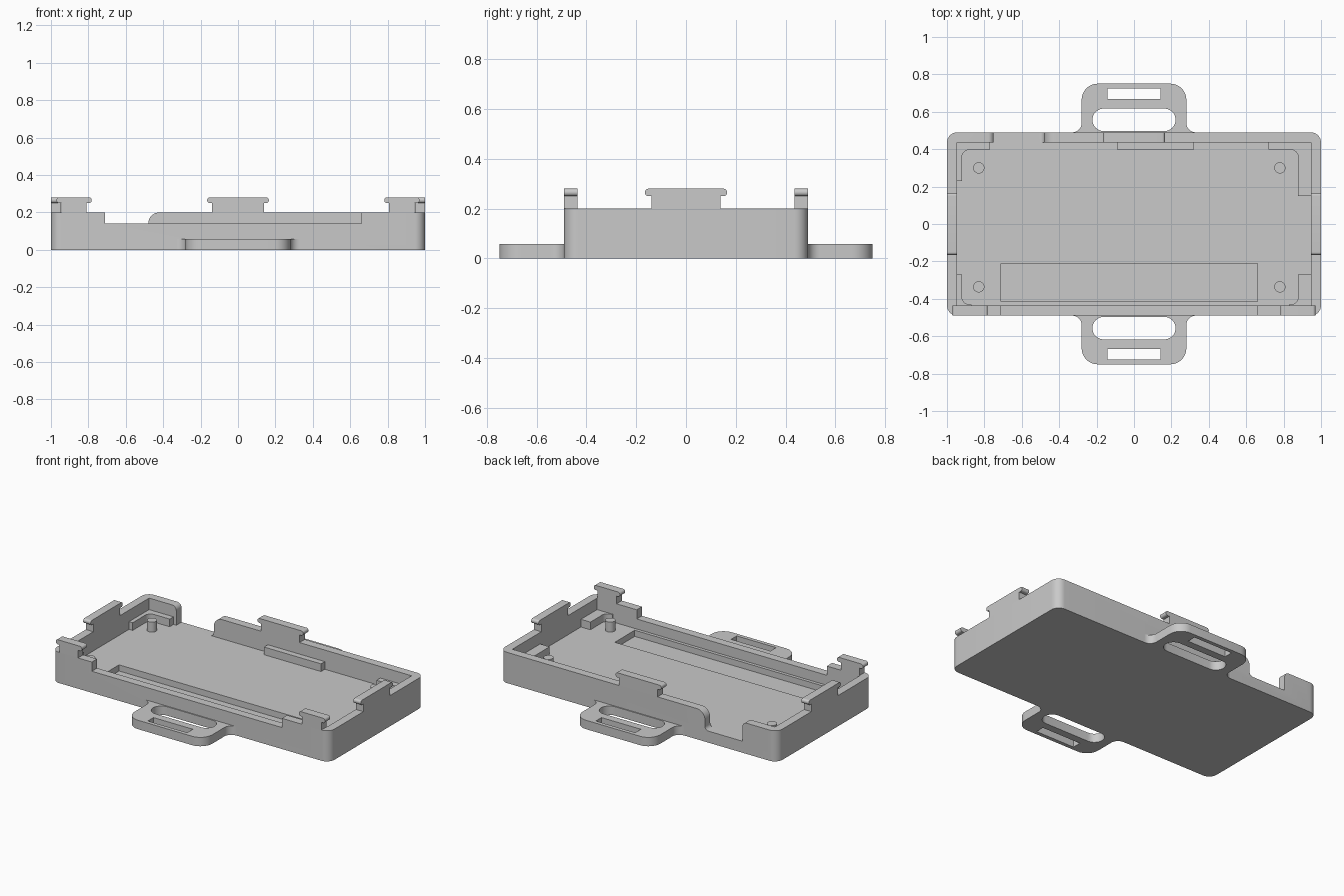
import bpy, bmesh
from math import sin, tan
from mathutils import Vector

cube = bpy.data.objects.get("Cube")
if cube:
    bpy.data.objects.remove(cube, do_unlink=True)

grey = bpy.data.materials.new("plain grey")
grey.use_nodes = True
GREY = (0.585, 0.585, 0.585, 1)
grey.diffuse_color = GREY
grey.node_tree.nodes["Principled BSDF"].inputs["Base Color"].default_value = GREY

FLOOR, RIM, WALL = 0.075, 0.2, 0.054
HX, HY = 1.0, 0.49          # outer half sizes
IX, IY = HX - WALL, HY - WALL


def fillet(corners, steps=8):
    """Outline from (u, v, radius) corners, each rounded by its radius."""
    out = []
    for i, (u, v, r) in enumerate(corners):
        p = Vector((u, v))
        if r == 0:
            out.append(p)
            continue
        a = (Vector(corners[i - 1][:2]) - p).normalized()
        b = (Vector(corners[(i + 1) % len(corners)][:2]) - p).normalized()
        half = a.angle(b) / 2
        centre = p + (a + b).normalized() * r / sin(half)
        start = p + a * (r / tan(half)) - centre
        end = p + b * (r / tan(half)) - centre
        for k in range(steps + 1):
            t = k / steps
            out.append(centre + start.normalized().slerp(end.normalized(), t).normalized() * r)
    return out


def rect(u0, u1, v0, v1, r=0):
    return [(u0, v0, r), (u1, v0, r), (u1, v1, r), (u0, v1, r)]


def prism(name, corners, lo, hi, axis="z"):
    """Extrude a rounded outline between lo and hi along an axis."""
    place = {"z": lambda u, v, w: (u, v, w),
             "y": lambda u, v, w: (u, w, v),
             "x": lambda u, v, w: (w, u, v)}[axis]
    outline = fillet(corners)
    bm = bmesh.new()
    rings = [[bm.verts.new(place(p.x, p.y, w)) for p in outline] for w in (lo, hi)]
    n = len(outline)
    for i in range(n):
        j = (i + 1) % n
        bm.faces.new((rings[0][i], rings[0][j], rings[1][j], rings[1][i]))
    for ring in rings:
        bm.faces.new(ring)
    bmesh.ops.remove_doubles(bm, verts=bm.verts, dist=1e-5)
    bmesh.ops.recalc_face_normals(bm, faces=bm.faces)
    mesh = bpy.data.meshes.new(name)
    bm.to_mesh(mesh)
    bm.free()
    mesh.materials.append(grey)
    obj = bpy.data.objects.new(name, mesh)
    bpy.context.collection.objects.link(obj)
    return obj


def activate(obj):
    bpy.ops.object.select_all(action="DESELECT")
    obj.select_set(True)
    bpy.context.view_layer.objects.active = obj


def cut(obj, cutter):
    activate(obj)
    mod = obj.modifiers.new("cut", "BOOLEAN")
    mod.operation, mod.solver, mod.object = "DIFFERENCE", "EXACT", cutter
    bpy.ops.object.modifier_apply(modifier=mod.name)
    bpy.data.objects.remove(cutter, do_unlink=True)


# Open tray with a lowered front edge, rear cable notch and floor recess
tray = prism("tray", rect(-HX, HX, -HY, HY, 0.055), 0, RIM)
cut(tray, prism("cavity", rect(-IX, IX, -IY, IY), FLOOR, 0.4))
cut(tray, prism("front_opening", rect(-0.71, 0.66, 0.14, 0.4), -0.6, -IY + 0.02, "y"))
notch = [(-0.9, 0.3, 0), (-0.9, RIM, 0), (-0.75, RIM, 0.03), (-0.75, FLOOR, 0),
         (-0.48, FLOOR, 0.025), (-0.48, RIM, 0.06), (-0.3, RIM, 0), (-0.3, 0.3, 0)]
cut(tray, prism("cable_notch", notch, IY - 0.02, 0.6, "y"))
cut(tray, prism("floor_recess", rect(-0.71, 0.66, -0.415, -0.21), 0.035, 0.1))

# Strap handles
for side, name in ((-1, "front_handle"), (1, "back_handle")):
    outer = [(0.335, HY, 0), (0.28, HY, 0.05), (0.28, 0.75, 0.085)]
    outline = outer + [(-x, y, r) for x, y, r in reversed(outer)]
    handle = prism(name, [(x, side * y, r) for x, y, r in outline], 0, 0.058)
    for hole in (rect(-0.222, 0.222, 0.497, 0.617, 0.0595), rect(-0.142, 0.142, 0.667, 0.725)):
        cut(handle, prism("slot", [(x, side * y, r) for x, y, r in hole], -0.1, 0.2))


# Snap clips: a stem topped by a wider rounded lip
def clip(name, lip0, lip1, stem0, stem1, lo, hi, axis):
    prism(name + "_stem", rect(stem0, stem1, RIM, 0.25), lo, hi, axis)
    prism(name + "_lip", rect(lip0, lip1, 0.25, 0.28, 0.0145), lo, hi, axis)


clip("back_clip", -0.165, 0.165, -0.138, 0.138, IY, HY, "y")
clip("front_right_clip", -0.97, -0.782, -0.944, -0.81, -HY, -IY, "y")
clip("front_left_clip", 0.782, 0.97, 0.806, 0.944, -HY, -IY, "y")
clip("right_clip", -0.165, 0.165, -0.138, 0.138, -HX, -IX, "x")
clip("left_clip", -0.165, 0.165, -0.138, 0.138, IX, HX, "x")


# Corner ledges: L-shaped supports against the walls
def ledge(name, sx, sy, x_in, x_end, y_in, y_end):
    corners = [(IX, IY, 0), (x_end, IY, 0), (x_end, y_in, 0),
               (x_in, y_in, 0.04), (x_in, y_end, 0), (IX, y_end, 0)]
    prism(name, [(sx * x, sy * y, r) for x, y, r in corners], FLOOR, 0.125)


ledge("back_right_ledge", -1, 1, 0.92, 0.77, 0.397, 0.23)
ledge("back_left_ledge", 1, 1, 0.878, 0.72, 0.397, 0.15)
ledge("front_right_ledge", -1, -1, 0.92, 0.87, 0.43, 0.27)
ledge("front_left_ledge", 1, -1, 0.878, 0.83, 0.43, 0.27)
prism("back_ledge", rect(-0.09, 0.32, 0.397, IY), FLOOR, 0.125)

# Locating pegs
for x in (-0.83, 0.78):
    for y in (-0.336, 0.3):
        prism("peg", rect(x - 0.03, x + 0.03, y - 0.03, y + 0.03, 0.0299), FLOOR, 0.14)

for obj in list(bpy.context.collection.objects):
    if obj.type == "MESH" and obj.data.materials and obj.data.materials[0] == grey:
        activate(obj)
        bpy.ops.object.shade_smooth_by_angle(angle=0.6)
